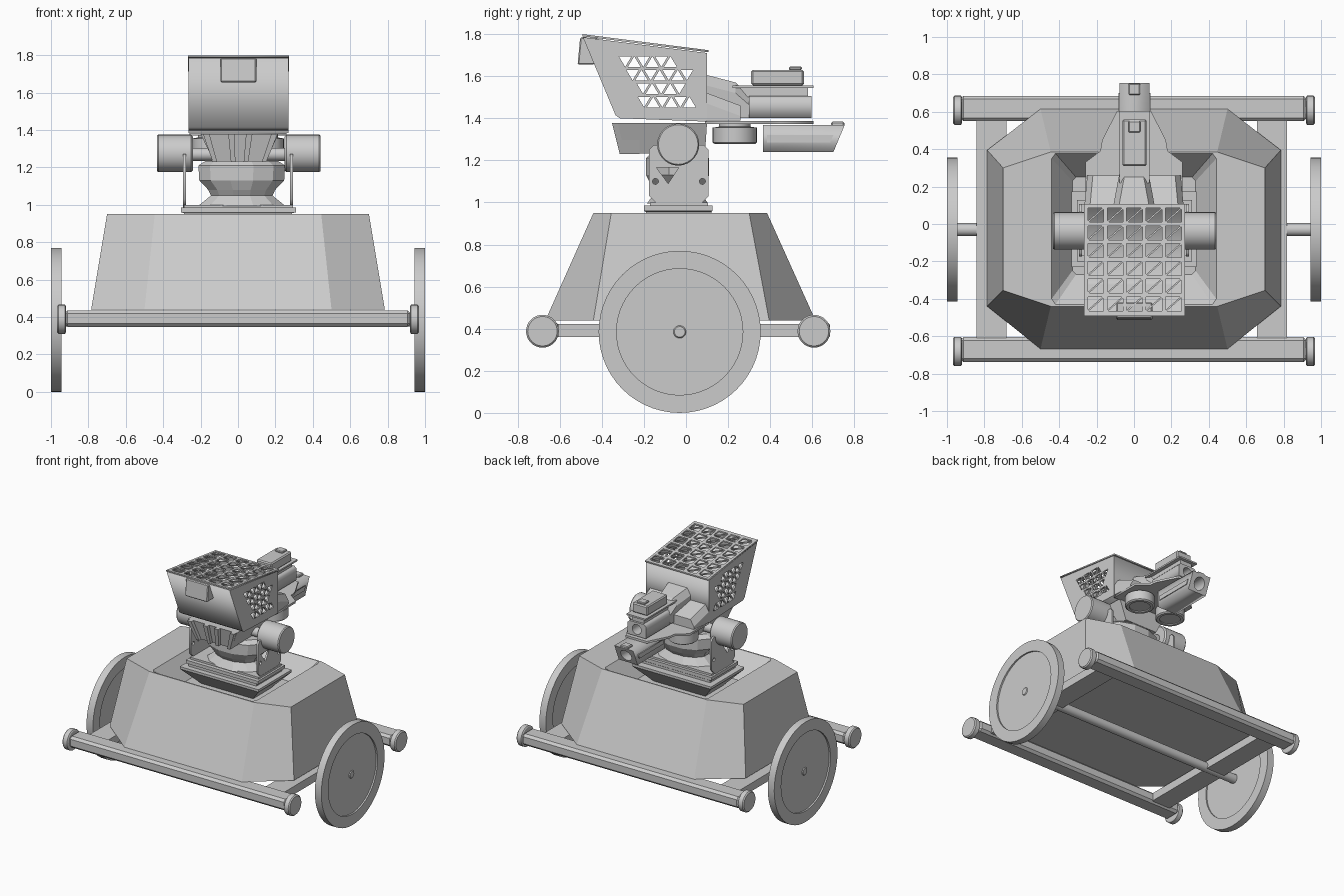
import bpy, bmesh, math

if "Cube" in bpy.data.objects:
    bpy.data.objects.remove(bpy.data.objects["Cube"])

def finish(name, bm, smooth=False, bevel=0):
    bmesh.ops.remove_doubles(bm, verts=bm.verts, dist=1e-5)
    bmesh.ops.recalc_face_normals(bm, faces=bm.faces)
    me = bpy.data.meshes.new(name)
    bm.to_mesh(me)
    bm.free()
    if smooth:
        me.shade_smooth()
        me.set_sharp_from_angle(angle=math.radians(30))
    ob = bpy.data.objects.new(name, me)
    bpy.context.collection.objects.link(ob)
    if bevel:
        m = ob.modifiers.new("bevel", 'BEVEL')
        m.width, m.segments = bevel, 1
    return ob

def loft(name, rings, smooth=False, bevel=0):
    """Bridge rings of equal vertex count and cap both ends."""
    bm = bmesh.new()
    rs = [[bm.verts.new(p) for p in r] for r in rings]
    n = len(rs[0])
    for a, b in zip(rs, rs[1:]):
        for i in range(n):
            j = (i + 1) % n
            bm.faces.new((a[i], a[j], b[j], b[i]))
    bm.faces.new(rs[0])
    bm.faces.new(rs[-1])
    return finish(name, bm, smooth, bevel)

def rect(x0, x1, y0, y1, z):
    return [(x0, y0, z), (x1, y0, z), (x1, y1, z), (x0, y1, z)]

def box(name, x, y, z, bevel=0):
    return loft(name, [rect(*x, *y, z[0]), rect(*x, *y, z[1])], bevel=bevel)

def lathe(name, profile, c, axis, n=32):
    """profile: (radius, position along axis)."""
    rings = []
    for r, t in profile:
        ring = []
        for i in range(n):
            a = 2 * math.pi * i / n
            u, v = r * math.cos(a), r * math.sin(a)
            p = (t, u, v) if axis == 'X' else (u, v, t)
            ring.append(tuple(p[k] + c[k] for k in range(3)))
        rings.append(ring)
    return loft(name, rings, True)

def plate(name, outline, holes, depth, place):
    """Flat outline with holes, given thickness; place(u, v, w) -> world."""
    cu = bpy.data.curves.new(name, 'CURVE')
    cu.dimensions, cu.fill_mode, cu.extrude = '2D', 'BOTH', depth / 2
    for pts in [outline] + holes:
        s = cu.splines.new('POLY')
        s.points.add(len(pts) - 1)
        for q, (u, v) in zip(s.points, pts):
            q.co = (u, v, 0, 1)
        s.use_cyclic_u = True
    tmp = bpy.data.objects.new(name + "_tmp", cu)
    bpy.context.collection.objects.link(tmp)
    dg = bpy.context.evaluated_depsgraph_get()
    me = bpy.data.meshes.new_from_object(tmp.evaluated_get(dg))
    bm = bmesh.new()
    bm.from_mesh(me)
    bpy.data.objects.remove(tmp)
    bpy.data.meshes.remove(me)
    for v in bm.verts:
        v.co = place(*v.co)
    return finish(name, bm)

def circle(u, v, r, n=20):
    return [(u + r * math.cos(2 * math.pi * i / n), v + r * math.sin(2 * math.pi * i / n)) for i in range(n)]

def yz(x):
    return lambda u, v, w: (x + w, u, v)

def xz(y):
    return lambda u, v, w: (u, y + w, v)

# wheels, axle, casters
for s, side in ((-1, "left"), (1, "right")):
    prof = [(.03, .955), (.30, .955), (.30, .945), (.385, .945), (.385, 1.0), (.30, 1.0),
            (.30, .988), (.03, .988), (.025, .994)]
    lathe("wheel_" + side, [(r, s * t) for r, t in prof], (0, -.03, .385), 'X', 56)
    for y, end in ((-.682, "front"), (.608, "rear")):
        lathe(f"caster_{end}_{side}", [(.07, s * .92), (.078, s * .925), (.078, s * .96), (.07, s * .968)],
              (0, y, .388), 'X')
    xs = sorted((s * .67 - .012, s * .83 - .012))
    box("frame_side_" + side, xs, (-.62, .57), (.36, .422))
lathe("axle", [(.035, -.955), (.035, .955)], (0, -.03, .385), 'X')
for y0, y1, end in ((-.738, -.605, "front"), (.55, .685, "rear")):
    box("frame_bar_" + end, (-.93, .925), (y0, y1), (.348, .436), .018)

# faceted hull with a recessed pit on top
def octo(hx, y0, y1, fx, s0, s1, z):
    return [(-fx, y0, z), (fx, y0, z), (hx, s0, z), (hx, s1, z), (fx, y1, z), (-fx, y1, z), (-hx, s1, z), (-hx, s0, z)]

loft("hull", [octo(.785, -.668, .615, .50, -.44, .395, .44), octo(.70, -.44, .385, .445, -.355, .30, .95),
              octo(.44, -.43, .377, .42, -.40, .35, .95), octo(.33, -.27, .25, .31, -.25, .23, .80)])

# pedestal and turntable
loft("pedestal", [rect(-.22, .22, -.13, .08, .80), rect(-.335, .335, -.23, .175, .92), rect(-.335, .335, -.23, .175, .938),
                  rect(-.29, .29, -.19, .12, .938), rect(-.29, .29, -.19, .12, .955), rect(-.305, .31, -.20, .127, .96),
                  rect(-.305, .31, -.20, .127, .985)])
box("pedestal_step", (-.29, .295), (-.17, .105), (.984, 1.0))
bowl = [(.24, .15, .995), (.17, .11, 1.05), (.185, .13, 1.08), (.235, .155, 1.13), (.24, .155, 1.21), (.20, .13, 1.235)]
loft("swivel_bowl", [[(.02 + rx * math.cos(a), -.04 + ry * math.sin(a), z) for a in
                      [2 * math.pi * (i + .5) / 12 for i in range(12)]] for rx, ry, z in bowl])

# tilt brackets and motors
fork = [(-.13, .985), (.064, .985), (.107, 1.03), (.107, 1.25), (.085, 1.272), (-.155, 1.272), (-.175, 1.25), (-.175, 1.03)]
fork_holes = [circle(-.145, 1.10, .014), circle(.078, 1.10, .014), [(-.14, 1.165), (-.085, 1.09), (-.035, 1.165)]]
for s, side in ((-1, "left"), (1, "right")):
    plate("tilt_bracket_" + side, fork, fork_holes, .014, yz(s * .286))
    lathe("tilt_motor_" + side, [(.09, s * .245), (.10, s * .255), (.10, s * .43), (.094, s * .438)],
          (.004, -.037, 1.275), 'X', 28)
    lathe("motor_shaft_" + side, [(.035, s * .14), (.035, s * .25)], (0, -.037, 1.27), 'X', 20)

# tapered cradle under the hopper
loft("cradle", [rect(-.13, .15, -.29, .09, 1.232), rect(-.20, .215, -.325, .10, 1.378)])
for x in (-.175, -.04, .055, .19):
    b = .72 * (x - .01)
    loft("cradle_rib", [rect(b - .002, b + .022, -.315, -.22, 1.23), rect(x - .012, x + .022, -.352, -.22, 1.378)])

# hopper: pierced sides, bent sheet, grid lid, front sensor
side = [(-.49, 1.785), (-.335, 1.415), (-.315, 1.40), (.10, 1.384), (.10, 1.71)]
tris = []
for r, (y0, y1) in enumerate(((-.325, .01), (-.29, .065), (-.24, .025), (-.235, .07))):
    z = 1.644 - r * .064
    n = int((y1 - y0) / .043) - 1
    for i in range(n):
        y, up = y0 + i * .043, (i + 1) % 2 == 0
        a, b = (z, z + .05) if up else (z + .05, z)
        tris.append([(y + .006, a), (y + .066, a), (y + .036, b)])
for x, nm in ((-.259, "left"), (.265, "right")):
    plate("hopper_side_" + nm, side, tris, .012, yz(x))
sheet = side + [(.088, 1.71), (.088, 1.397), (-.305, 1.413), (-.325, 1.425), (-.477, 1.783)]
plate("hopper_sheet", sheet, [], .52, yz(.003))
cells = []
w, h = .52 / 5, .57 / 6
for i in range(5):
    for j in range(6):
        x0, y0 = -.257 + i * w + .010, -.475 + j * h + .010
        x1, y1 = x0 + w - .020, y0 + h - .020
        cells += [[(x0, y0 + .006), (x1 - .006, y1), (x0, y1)], [(x0 + .006, y0), (x1, y0), (x1, y1 - .006)]]
plate("hopper_lid", [(-.267, -.492), (.273, -.492), (.273, .108), (-.267, .108)], cells, .01,
      lambda u, v, t: (u, v, 1.732 - .127 * v + t))
loft("front_sensor", [rect(-.093, .098, -.515, -.435, 1.655), rect(-.093, .098, -.503, -.42, 1.785)], bevel=.006)

# rear launcher: funnel, carrier plate, upper and lower barrels
def sec(hx, z0, z1, y):
    return [(-hx, y, z0), (hx, y, z0), (hx, y, z1 - .05), (hx - .03, y, z1), (-hx + .03, y, z1), (-hx, y, z1 - .05)]

loft("feed_funnel", [sec(.265, 1.39, 1.52, .10), sec(.25, 1.39, 1.46, .26)])
loft("feed_neck", [sec(.11, 1.40, 1.605, .10), sec(.085, 1.40, 1.57, .235), sec(.07, 1.40, 1.505, .31)])
half = [(.26, .09), (.26, .33), (.18, .39), (.17, .45), (.09, .605)]
plate("carrier_plate", half + [(-x, y) for x, y in reversed(half)], [], .016, lambda u, v, t: (u, v, 1.38 + t))
box("upper_plate", (-.078, .084), (.22, .605), (1.544, 1.556))
box("upper_plate_riser", (-.05, .055), (.25, .58), (1.50, 1.546))
plate("upper_barrel", [(-.075, 1.40), (.08, 1.40), (.08, 1.49), (.065, 1.505), (-.06, 1.505), (-.075, 1.49)],
      [circle(.003, 1.452, .038)], .295, xz(.448))
box("upper_barrel_plug", (-.06, .065), (.31, .47), (1.405, 1.50))
box("range_finder", (-.062, .067), (.31, .56), (1.556, 1.63), .008)
box("range_finder_sight", (-.03, .035), (.49, .55), (1.628, 1.645), .005)
low = plate("lower_barrel", [(-.078, 1.24), (.082, 1.24), (.082, 1.368), (-.078, 1.368)], [circle(.002, 1.302, .045)], .335, xz(.533))
for v in low.data.vertices:
    if v.co.y > .6:
        v.co.y += (v.co.z - 1.24) * .42
box("lower_barrel_plug", (-.06, .064), (.37, .58), (1.25, 1.355))
box("lower_barrel_sight", (-.03, .034), (.69, .752), (1.36, 1.384), .006)
for x, nm in ((-.080, "left"), (.084, "right")):
    plate("lower_barrel_panel_" + nm, [(.385, 1.285), (.685, 1.285), (.70, 1.32), (.385, 1.32)], [], .008, yz(x))

# paired spinning launch motors below the carrier
for s, nm in ((-1, "left"), (1, "right")):
    lathe("launch_motor_" + nm, [(.075, 1.374), (.075, 1.36), (.105, 1.355), (.105, 1.285), (.095, 1.277), (.075, 1.277),
                                 (.075, 1.285), (.02, 1.285)], (s * .14, .232, 0), 'Z')
